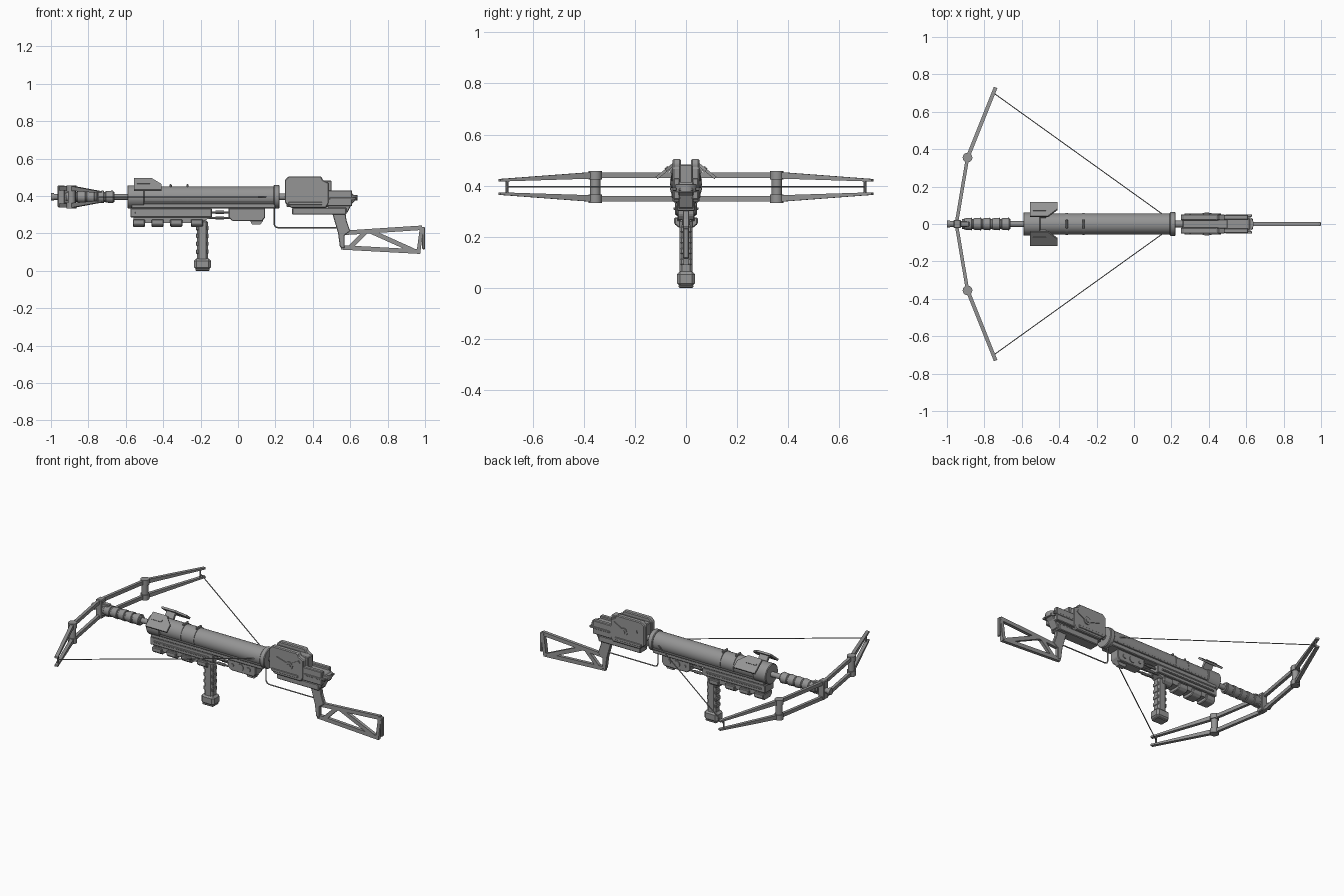
import bpy
import bmesh
from mathutils import Vector

if "Cube" in bpy.data.objects:
    bpy.data.objects.remove(bpy.data.objects["Cube"], do_unlink=True)

grey = bpy.data.materials.new("gunmetal_grey")
grey.use_nodes = True
colour = (0.3, 0.3, 0.3, 1)
grey.diffuse_color = colour
grey.node_tree.nodes["Principled BSDF"].inputs["Base Color"].default_value = colour

X, Y, Z = Vector((1, 0, 0)), Vector((0, 1, 0)), Vector((0, 0, 1))
AXIS = 0.395  # height of the barrel axis


def finish(name, bm, bevel=0, smooth=False):
    bmesh.ops.recalc_face_normals(bm, faces=bm.faces)
    mesh = bpy.data.meshes.new(name)
    bm.to_mesh(mesh)
    bm.free()
    mesh.materials.append(grey)
    obj = bpy.data.objects.new(name, mesh)
    bpy.context.collection.objects.link(obj)
    if bevel:
        mod = obj.modifiers.new("edge_bevel", "BEVEL")
        mod.width = bevel
        mod.segments = 1
        mod.limit_method = "ANGLE"
    if smooth:
        bpy.context.view_layer.objects.active = obj
        obj.select_set(True)
        bpy.ops.object.shade_smooth_by_angle()
        obj.select_set(False)
    return obj


def prism(name, points, thick, middle=(0, 0, 0), u=X, v=Z, bevel=0):
    """Extrude an outline drawn along u and v, centred on middle."""
    bm = bmesh.new()
    normal = u.cross(v).normalized()
    base = Vector(middle) - normal * thick / 2
    face = bm.faces.new([bm.verts.new(base + u * a + v * b) for a, b in points])
    grown = bmesh.ops.extrude_face_region(bm, geom=[face])["geom"]
    moved = [g for g in grown if isinstance(g, bmesh.types.BMVert)]
    bmesh.ops.translate(bm, verts=moved, vec=normal * thick)
    return finish(name, bm, bevel)


def box(name, x0, x1, z0, z1, width, y=0, bevel=0.004):
    return prism(name, [(x0, z0), (x1, z0), (x1, z1), (x0, z1)], width, (0, y, 0), bevel=bevel)


def beam(name, start, end, wide, tall, end_tall=None):
    """Rectangular bar between two points, with an optional taper in height."""
    start, end = Vector(start), Vector(end)
    along = (end - start).normalized()
    side = along.cross(Z if abs(along.z) < 0.9 else Y).normalized()
    up = side.cross(along)
    bm = bmesh.new()
    rings = []
    for p, h in ((start, tall), (end, end_tall or tall)):
        rings.append([bm.verts.new(p + side * wide / 2 * a + up * h / 2 * b)
                      for a, b in ((-1, -1), (1, -1), (1, 1), (-1, 1))])
    for i in range(4):
        j = (i + 1) % 4
        bm.faces.new((rings[0][i], rings[0][j], rings[1][j], rings[1][i]))
    bm.faces.new(rings[0])
    bm.faces.new(rings[1])
    return finish(name, bm)


def rod(name, start, end, radius, sides=16, end_radius=None, bevel=0):
    start, end = Vector(start), Vector(end)
    bm = bmesh.new()
    bmesh.ops.create_cone(bm, cap_ends=True, segments=sides, radius1=radius,
                          radius2=end_radius or radius, depth=(end - start).length)
    bm.transform((end - start).to_track_quat("Z", "Y").to_matrix().to_4x4())
    bmesh.ops.translate(bm, verts=bm.verts, vec=(start + end) / 2)
    return finish(name, bm, bevel, smooth=True)


def barrel_rod(name, x0, x1, radius, sides=24, end_radius=None, bevel=0):
    return rod(name, (x0, 0, AXIS), (x1, 0, AXIS), radius, sides, end_radius, bevel)


# Muzzle shaft, fore grip and riser
barrel_rod("muzzle_shaft", -1, -0.58, 0.016)
barrel_rod("muzzle_tip", -1, -0.985, 0.02)
for i in range(5):
    left = -0.91 + i * 0.05
    barrel_rod("fore_grip_ring", left, left + 0.044, 0.03, 16, 0.034, 0.003)
barrel_rod("fore_grip_core", -0.92, -0.66, 0.027)
box("riser_block", -0.965, -0.925, 0.34, 0.455, 0.045)
box("riser_brace", -0.93, -0.88, 0.36, 0.435, 0.03)

# Bow limbs, hinges and string, on both sides
for s, word in ((1, "left"), (-1, "right")):
    hinge = Vector((-0.89, s * 0.355, AXIS))
    tip = Vector((-0.74, s * 0.73, AXIS))
    for d in (1, -1):
        lift = Z * d * 0.046
        beam(word + "_inner_limb", Vector((-0.95, 0, AXIS)) + lift, hinge + lift, 0.018, 0.022)
        beam(word + "_outer_limb", hinge + lift, tip + Z * d * 0.026, 0.02, 0.026, 0.01)
        rod(word + "_hinge_cap", hinge + Z * d * 0.03, hinge + Z * d * 0.062, 0.026)
    rod(word + "_hinge_pin", hinge - Z * 0.05, hinge + Z * 0.05, 0.02)
    nock = Vector((-0.75, s * 0.7, AXIS))
    rod(word + "_nock_post", nock - Z * 0.028, nock + Z * 0.028, 0.005, 8)
    rod(word + "_string", nock, (0.17, s * 0.04, AXIS), 0.003, 6)

# Main tube with collars and bands
barrel_rod("main_tube", -0.58, 0.21, 0.056, 32)
barrel_rod("front_collar", -0.592, -0.5, 0.062, 32, bevel=0.004)
barrel_rod("rear_collar", 0.19, 0.222, 0.063, 32, bevel=0.004)
barrel_rod("rear_shaft", 0.2, 0.3, 0.018)
for x in (-0.36, -0.27):
    barrel_rod("tube_band", x - 0.006, x + 0.006, 0.059, 32)
    box("sight_stud", x - 0.006, x + 0.006, 0.44, 0.463, 0.05)
box("tube_keel", -0.57, 0.2, 0.333, 0.375, 0.09)
for s in (1, -1):
    box("side_rib", -0.5, 0.19, 0.357, 0.367, 0.01, s * 0.049, 0.002)

# Drooping sight wings
for s in (1, -1):
    slope = Vector((0, s * 0.075, -0.06))
    prism("sight_wing", [(-0.555, 0), (-0.46, 0), (-0.41, 0.5), (-0.41, 1), (-0.555, 1)],
          0.012, (0, s * 0.04, 0.49), X, slope)
    prism("wing_inlay", [(-0.54, 0.35), (-0.47, 0.35), (-0.47, 0.5), (-0.54, 0.5)],
          0.02, (0, s * 0.04, 0.49), X, slope)
    beam("wing_bracket", (-0.5, s * 0.035, 0.43), (-0.5, s * 0.065, 0.47), 0.06, 0.016)

# Underside rail with cross teeth
box("rail_body", -0.575, -0.14, 0.285, 0.335, 0.086)
prism("rail_lower", [(-0.56, 0.255), (-0.2, 0.255), (-0.14, 0.29), (-0.56, 0.29)], 0.065)
for s in (1, -1):
    box("rail_groove_strip", -0.55, -0.17, 0.305, 0.315, 0.01, s * 0.044, 0.002)
for x in (-0.53, -0.43, -0.33, -0.22):
    prism("rail_tooth", [(-0.046, 0.275), (-0.046, 0.25), (-0.027, 0.235), (0.027, 0.235),
                         (0.046, 0.25), (0.046, 0.275)], 0.065, (x, 0, 0), Y, Z, 0.004)

# Pistol grip
box("grip_shaft", -0.218, -0.16, 0.05, 0.27, 0.052, bevel=0.01)
box("grip_foot", -0.235, -0.145, 0.006, 0.065, 0.07, bevel=0.012)
box("grip_sole", -0.228, -0.152, 0, 0.012, 0.058)
for i in range(4):
    z = 0.09 + i * 0.042
    box("grip_ridge", -0.224, -0.157, z, z + 0.025, 0.045)

# Trigger housing with buttons and linking rods
prism("trigger_housing", [(-0.05, 0.285), (-0.03, 0.266), (0.13, 0.266), (0.145, 0.285),
                          (0.145, 0.335), (-0.05, 0.335)], 0.065, bevel=0.004)
prism("trigger_tab", [(0.065, 0.268), (0.075, 0.247), (0.12, 0.247), (0.135, 0.268)], 0.03)
for x, r in ((-0.015, 0.009), (0.04, 0.021), (0.095, 0.014)):
    rod("housing_button", (x, -0.038, 0.302), (x, 0.038, 0.302), r)
for y in (-0.022, 0.022):
    for z in (0.282, 0.312):
        rod("linking_rod", (-0.16, y, z), (-0.04, y, z), 0.006, 8)
        rod("linking_rod_sleeve", (-0.12, y, z), (-0.075, y, z), 0.009, 8)

# Bent wire under the rear
wire = bpy.data.curves.new("guard_wire", "CURVE")
wire.dimensions = "3D"
wire.bevel_depth = 0.004
wire.bevel_resolution = 1
path = wire.splines.new("POLY")
bends = [(0.193, 0.345), (0.193, 0.25), (0.2, 0.235), (0.215, 0.23), (0.53, 0.23)]
path.points.add(len(bends) - 1)
for point, (x, z) in zip(path.points, bends):
    point.co = (x, 0, z, 1)
wire.materials.append(grey)
bpy.context.collection.objects.link(bpy.data.objects.new("guard_wire", wire))

# Rear housing: cheeks, core, tail and lower plate
cheek = [(0.25, 0.365), (0.285, 0.335), (0.47, 0.335), (0.485, 0.36), (0.485, 0.47),
         (0.455, 0.485), (0.445, 0.505), (0.27, 0.505), (0.25, 0.485)]
for s in (1, -1):
    prism("housing_cheek", cheek, 0.032, (0, s * 0.036, 0), bevel=0.005)
    box("tail_cheek", 0.47, 0.61, 0.345, 0.43, 0.026, s * 0.036)
    box("tail_strip", 0.49, 0.63, 0.38, 0.392, 0.014, s * 0.045, 0.002)
    rod("cheek_dial", (0.39, s * 0.04, 0.415), (0.39, s * 0.058, 0.415), 0.024)
    rod("cheek_dial_hub", (0.39, s * 0.04, 0.415), (0.39, s * 0.062, 0.415), 0.012)
    beam("cheek_arm", (0.3, s * 0.053, 0.44), (0.39, s * 0.053, 0.415), 0.008, 0.018)
    beam("cheek_brace", (0.39, s * 0.053, 0.415), (0.46, s * 0.053, 0.455), 0.008, 0.018)
    box("cheek_panel", 0.27, 0.45, 0.352, 0.368, 0.01, s * 0.052, 0.002)
box("housing_core", 0.26, 0.5, 0.34, 0.482, 0.05)
prism("tail_core", [(0.48, 0.33), (0.585, 0.31), (0.61, 0.36), (0.638, 0.385),
                    (0.61, 0.415), (0.48, 0.415)], 0.06, bevel=0.004)
rod("tail_cap", (0.595, 0, 0.375), (0.595, 0, 0.405), 0.045)
box("housing_lower_plate", 0.29, 0.58, 0.3, 0.338, 0.07)

# Skeleton shoulder stock
prism("stock_neck", [(0.505, 0.305), (0.575, 0.305), (0.58, 0.27), (0.6, 0.212),
                     (0.57, 0.19), (0.57, 0.12), (0.545, 0.125), (0.535, 0.2)], 0.024, bevel=0.003)
bars = {"top": (0.57, 0.203, 0.985, 0.23), "bottom": (0.55, 0.125, 0.975, 0.102),
        "butt": (0.965, 0.1, 0.983, 0.235), "front_brace": (0.6, 0.125, 0.68, 0.205),
        "rear_brace": (0.71, 0.21, 0.94, 0.107)}
for word, (x0, z0, x1, z1) in bars.items():
    beam("stock_" + word + "_bar", (x0, 0, z0), (x1, 0, z1), 0.02, 0.024)
box("stock_butt_pad", 0.985, 1, 0.115, 0.235, 0.022)
